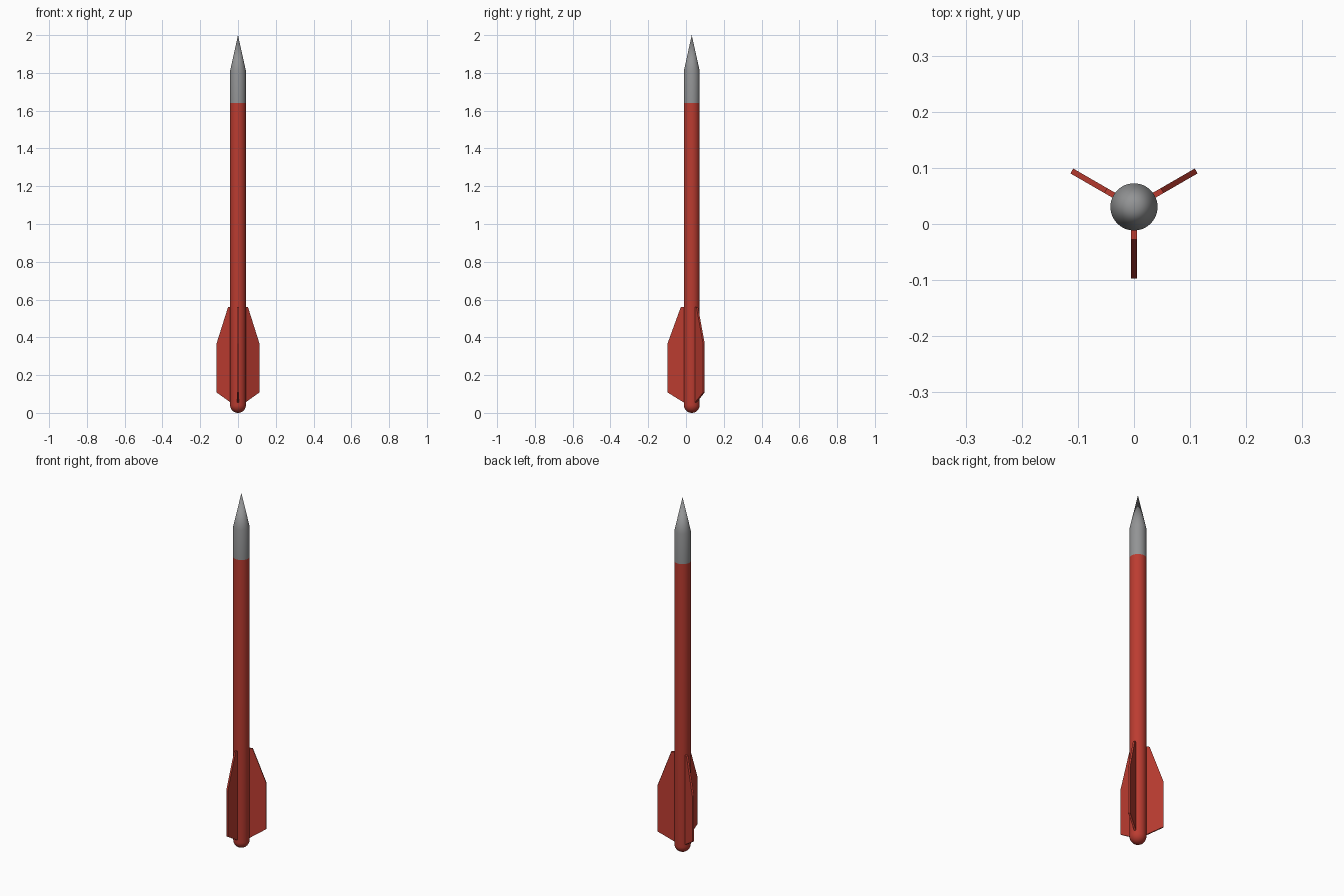
import bpy, bmesh, math
from mathutils import Matrix, Vector

if "Cube" in bpy.data.objects:
    bpy.data.objects.remove(bpy.data.objects["Cube"])

AXIS = Vector((0, 0.0305, 0))   # rocket axis, offset so the three fins are centred
R = 0.042
SIDES = 48

def material(name, rgb):
    m = bpy.data.materials.new(name)
    m.diffuse_color = (*rgb, 1)
    m.use_nodes = True
    m.node_tree.nodes["Principled BSDF"].inputs["Base Color"].default_value = m.diffuse_color
    return m

red = material("red_paint", (0.50, 0.045, 0.03))
grey = material("grey_metal", (0.29, 0.295, 0.30))

def finish(bm, name, mat, smooth):
    bmesh.ops.recalc_face_normals(bm, faces=bm.faces)
    me = bpy.data.meshes.new(name)
    bm.to_mesh(me)
    bm.free()
    me.materials.append(mat)
    ob = bpy.data.objects.new(name, me)
    bpy.context.collection.objects.link(ob)
    ob.location = AXIS
    if smooth:
        bpy.ops.object.select_all(action='DESELECT')
        ob.select_set(True)
        bpy.context.view_layer.objects.active = ob
        bpy.ops.object.shade_smooth_by_angle(angle=math.radians(30))
    return ob

def lathe(name, profile, mat):
    bm = bmesh.new()
    vs = [bm.verts.new((r, 0, z)) for r, z in profile]
    es = [bm.edges.new(p) for p in zip(vs, vs[1:])]
    bmesh.ops.spin(bm, geom=vs + es, axis=(0, 0, 1), cent=(0, 0, 0),
                   angle=2 * math.pi, steps=SIDES, use_merge=True)
    bmesh.ops.remove_doubles(bm, verts=bm.verts, dist=1e-5)
    finish(bm, name, mat, True)

# Body tube with a rounded tail
tail = [(R * math.sin(a), R - R * math.cos(a))
        for a in (math.pi / 2 * i / 10 for i in range(11))]
lathe("body_tube", tail + [(R, 1.64)], red)

# Nose: short cylinder and a straight cone
lathe("nose_cone", [(R, 1.64), (R, 1.81), (0, 2.0)], grey)

# Three flat fins
FIN = [(0.03, 0.055), (R, 0.055), (0.128, 0.108), (0.128, 0.368), (0.058, 0.56), (0.03, 0.56)]
for i, angle in enumerate((-90, 30, 150)):
    bm = bmesh.new()
    f = bm.faces.new([bm.verts.new((r, -0.005, z)) for r, z in FIN])
    ext = bmesh.ops.extrude_face_region(bm, geom=[f], use_keep_orig=True)
    bmesh.ops.translate(bm, vec=(0, 0.01, 0),
                        verts=[g for g in ext["geom"] if isinstance(g, bmesh.types.BMVert)])
    bmesh.ops.rotate(bm, verts=bm.verts, cent=(0, 0, 0),
                     matrix=Matrix.Rotation(math.radians(angle), 3, 'Z'))
    finish(bm, f"fin_{i + 1}", red, False)
